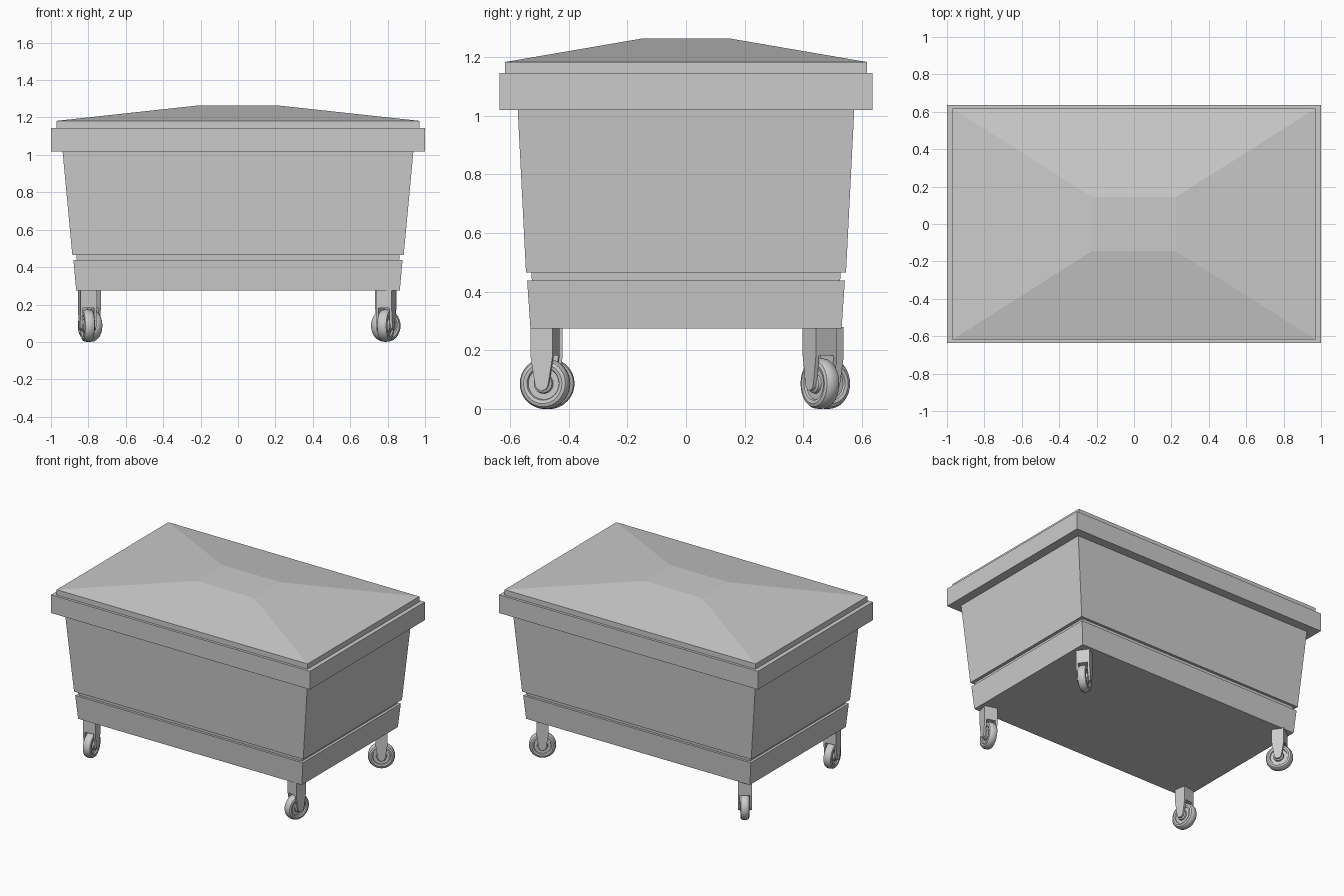
import bpy, bmesh, math
from mathutils import Matrix, Vector

if "Cube" in bpy.data.objects:
    bpy.data.objects.remove(bpy.data.objects["Cube"])


def finish(name, bm, matrix=None, smooth=False):
    bmesh.ops.recalc_face_normals(bm, faces=bm.faces[:])
    if matrix:
        bmesh.ops.transform(bm, matrix=matrix, verts=bm.verts[:])
    me = bpy.data.meshes.new(name)
    bm.to_mesh(me)
    bm.free()
    ob = bpy.data.objects.new(name, me)
    bpy.context.collection.objects.link(ob)
    if smooth:
        bpy.ops.object.select_all(action='DESELECT')
        ob.select_set(True)
        bpy.context.view_layer.objects.active = ob
        bpy.ops.object.shade_smooth_by_angle(angle=math.radians(30))
    return ob


def bridge(bm, rings, closed=False):
    """Join equal-length vertex rings with quads."""
    pairs = list(zip(rings, rings[1:]))
    if closed:
        pairs.append((rings[-1], rings[0]))
    for a, b in pairs:
        n = len(a)
        for i in range(n):
            bm.faces.new((a[i], a[(i + 1) % n], b[(i + 1) % n], b[i]))


def rect_loft(name, sections):
    """Capped stack of rectangles given as (z, half_x, half_y)."""
    bm = bmesh.new()
    rings = [[bm.verts.new((sx * hx, sy * hy, z))
              for sx, sy in ((-1, -1), (1, -1), (1, 1), (-1, 1))]
             for z, hx, hy in sections]
    bridge(bm, rings)
    bm.faces.new(rings[0])
    bm.faces.new(rings[-1])
    return finish(name, bm)


def prism(bm, profile, x0, x1):
    """Extrude a (y, z) outline along x."""
    rings = [[bm.verts.new((x, y, z)) for y, z in profile] for x in (x0, x1)]
    bridge(bm, rings)
    bm.faces.new(rings[0])
    bm.faces.new(rings[1])


# Tapered bin with a shadow groove near the bottom
rect_loft("bin_body", [(0.275, 0.865, 0.53), (0.438, 0.88, 0.541),
                       (0.438, 0.862, 0.525), (0.465, 0.864, 0.527),
                       (0.465, 0.886, 0.545), (1.02, 0.938, 0.573)])

# Overhanging rim
rect_loft("rim", [(1.018, 1.0, 0.635), (1.145, 1.0, 0.635)])

# Hipped lid
rect_loft("lid", [(1.145, 0.97, 0.617), (1.182, 0.97, 0.617),
                  (1.263, 0.225, 0.145)])

AXLE_Z = 0.087


def caster(label, x, y, heading):
    """Caster whose wheel rolls along the heading (degrees)."""
    mat = Matrix.Translation((x, y, 0)) @ Matrix.Rotation(math.radians(heading - 90), 4, 'Z')

    # Fork: top block and two tapered, round-ended legs
    bm = bmesh.new()
    top = 0.28
    prism(bm, [(-0.039, 0.182), (0.039, 0.182), (0.039, top), (-0.039, top)], -0.03, 0.03)
    tip = [(0.024 * math.cos(math.radians(a)), AXLE_Z + 0.024 * math.sin(math.radians(a)))
           for a in range(180, 361, 30)]
    leg = tip + [(0.039, 0.18), (0.039, top), (-0.039, top), (-0.039, 0.18)]
    for s in (-1, 1):
        prism(bm, leg, s * 0.03, s * 0.044)
    finish(label + "_fork", bm, mat)

    # Wheel: lathed section with rounded tread, recessed disc and hub
    half = [(0.0, 0.032), (0.026, 0.032), (0.032, 0.028), (0.034, 0.018),
            (0.054, 0.018), (0.057, 0.026), (0.068, 0.029), (0.079, 0.025), (0.085, 0.016)]
    half[0] = (0.004, 0.032)
    section = half + [(0.087, 0.0)] + [(r, -h) for r, h in reversed(half)]
    bm = bmesh.new()
    n = 32
    rings = [[bm.verts.new((h, r * math.cos(2 * math.pi * i / n),
                            AXLE_Z + r * math.sin(2 * math.pi * i / n))) for i in range(n)]
             for r, h in section]
    bridge(bm, rings)
    bm.faces.new(rings[0])
    bm.faces.new(rings[-1])
    finish(label + "_wheel", bm, mat, smooth=True)


# Four casters swivelled to different headings
caster("front_right_caster", 0.79, -0.48, 74)
caster("back_right_caster", 0.79, 0.456, 35)
caster("back_left_caster", -0.791, 0.48, -55)
caster("front_left_caster", -0.805, -0.466, -80)
